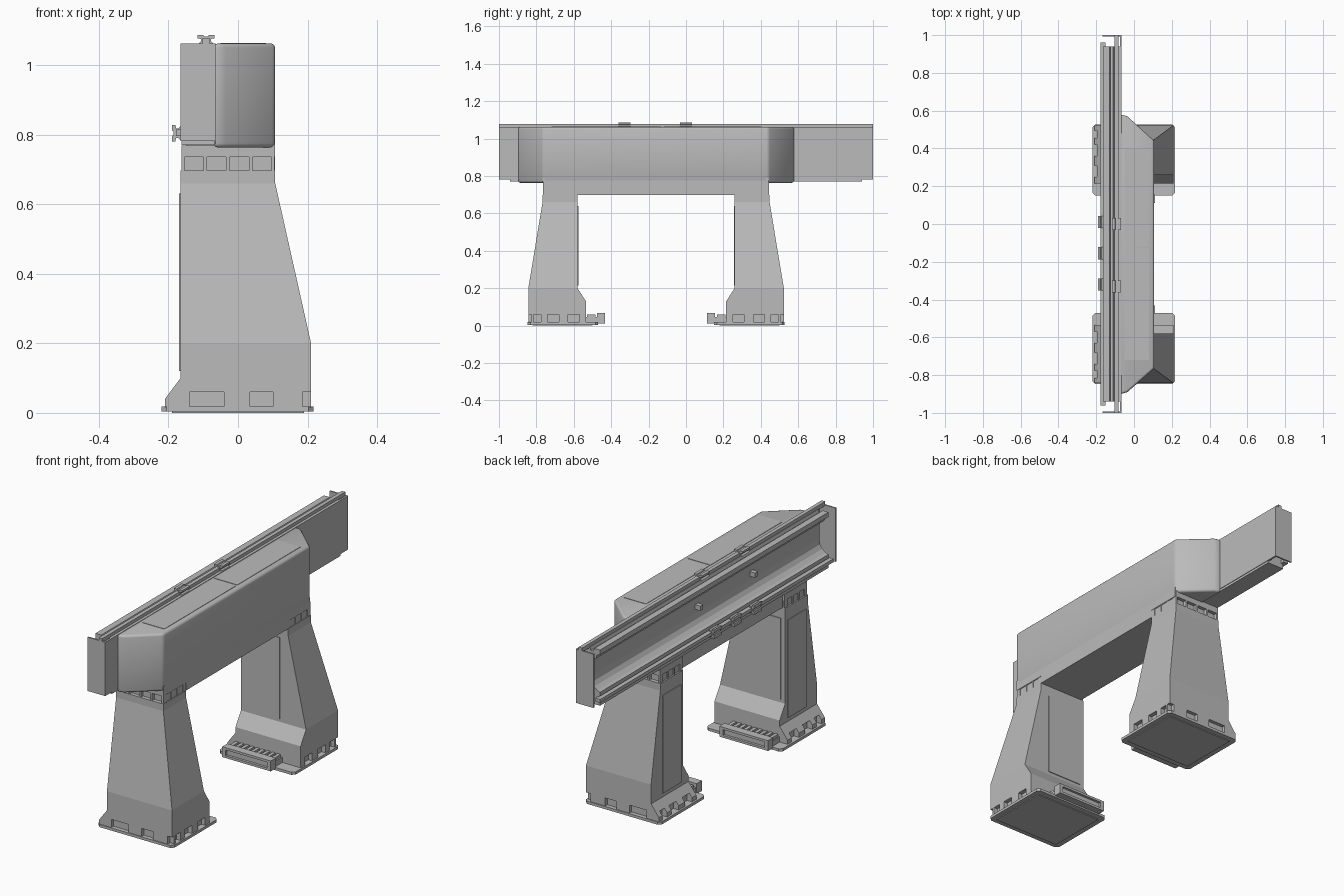
import bpy
import bmesh
from mathutils import Vector

if "Cube" in bpy.data.objects:
    bpy.data.objects.remove(bpy.data.objects["Cube"], do_unlink=True)

MID = -0.16  # the two legs mirror each other about this y


def material(name, value):
    m = bpy.data.materials.new(name)
    m.use_nodes = True
    col = (value, value, value, 1)
    m.diffuse_color = col
    m.node_tree.nodes["Principled BSDF"].inputs["Base Color"].default_value = col
    return m


GREY = material("machine grey", 0.5)


def finish(name, bm, bevel=0, segments=2):
    bmesh.ops.recalc_face_normals(bm, faces=bm.faces)
    mesh = bpy.data.meshes.new(name)
    bm.to_mesh(mesh)
    bm.free()
    mesh.materials.append(GREY)
    ob = bpy.data.objects.new(name, mesh)
    bpy.context.collection.objects.link(ob)
    bpy.ops.object.select_all(action="DESELECT")
    ob.select_set(True)
    bpy.context.view_layer.objects.active = ob
    if bevel:
        mod = ob.modifiers.new("Bevel", "BEVEL")
        mod.width, mod.segments = bevel, segments
        bpy.ops.object.modifier_apply(modifier=mod.name)
        bpy.ops.object.shade_smooth_by_angle()
    return ob


def add_box(bm, x, y, z):
    verts = bmesh.ops.create_cube(bm, size=1)["verts"]
    for v in verts:
        v.co = Vector([(a + b) / 2 + c * abs(b - a) for (a, b), c in zip((x, y, z), v.co)])


def boxes(name, items, bevel=0):
    bm = bmesh.new()
    for item in items:
        add_box(bm, *item)
    return finish(name, bm, bevel)


def prism(name, pts, axis, lo, hi, bevel=0, segments=2):
    """Extrude a 2D outline along an axis (y: points are x,z; z: points are x,y)."""
    bm = bmesh.new()
    place = (lambda a, b, t: (a, t, b)) if axis == "y" else (lambda a, b, t: (a, b, t))
    rings = [[bm.verts.new(place(a, b, t)) for a, b in pts] for t in (lo, hi)]
    for ring in rings:
        bm.faces.new(ring)
    for i in range(len(pts)):
        j = (i + 1) % len(pts)
        bm.faces.new((rings[0][i], rings[0][j], rings[1][j], rings[1][i]))
    return finish(name, bm, bevel, segments)


def cut(ob, items):
    cutter = boxes("pocket_cutter", items)
    cutter.hide_render = True
    bpy.context.view_layer.objects.active = ob
    mod = ob.modifiers.new("Pockets", "BOOLEAN")
    mod.operation, mod.solver, mod.object = "DIFFERENCE", "EXACT", cutter
    bpy.ops.object.modifier_apply(modifier=mod.name)
    bpy.data.objects.remove(cutter, do_unlink=True)


def leg(prefix, flip):
    def fy(y):
        return 2 * MID - y if flip else y

    def fb(x, y, z):
        return x, tuple(sorted(map(fy, y))), z

    # tapered column: z, x range, outer y, inner y
    levels = [(0.015, -0.21, 0.21, -0.843, -0.535), (0.04, -0.21, 0.21, -0.843, -0.535),
              (0.1, -0.165, 0.21, -0.843, -0.535), (0.13, -0.165, 0.21, -0.843, -0.535),
              (0.2, -0.165, 0.21, -0.843, -0.58), (0.66, -0.165, 0.107, -0.767, -0.58),
              (0.697, -0.165, 0.107, -0.767, -0.58)]
    bm = bmesh.new()
    rings = []
    for z, x0, x1, yo, yi in levels:
        corners = ((x0, yo), (x1, yo), (x1, yi), (x0, yi))
        rings.append([bm.verts.new((x, fy(y), z)) for x, y in corners])
    for a, b in zip(rings, rings[1:]):
        for i in range(4):
            j = (i + 1) % 4
            bm.faces.new((a[i], a[j], b[j], b[i]))
    bm.faces.new(rings[0])
    bm.faces.new(rings[-1])
    column = finish(prefix + "_column", bm)

    # bolt pockets around the foot
    z = (0.018, 0.06)
    pockets = [fb(x, (-0.87, -0.825), z) for x in ((-0.14, -0.04), (0.035, 0.1), (0.185, 0.23))]
    for y in ((-0.815, -0.775), (-0.74, -0.68), (-0.63, -0.57)):
        pockets += [fb(x, y, z) for x in ((-0.24, -0.18), (0.188, 0.24))]
    cut(column, pockets)

    # base plate with clipped corners
    c = 0.015
    x0, x1, y0, y1 = -0.22, 0.217, -0.847, -0.47
    plan = [(x0 + c, y0), (x1 - c, y0), (x1, y0 + c), (x1, y1 - c),
            (x1 - c, y1), (x0 + c, y1), (x0, y1 - c), (x0, y0 + c)]
    prism(prefix + "_base_plate", [(x, fy(y)) for x, y in plan], "z", 0.004, 0.018)
    boxes(prefix + "_base_pad", [fb((-0.19, 0.19), (-0.82, -0.5), (0, 0.005))])

    # flanged collar with a row of pockets on each side
    collar = boxes(prefix + "_collar", [fb((-0.162, 0.105), (-0.765, -0.58), (0.69, 0.768))])
    z = (0.697, 0.735)
    pockets = []
    for i in range(4):
        x = -0.154 + 0.065 * i
        pockets += [fb((x, x + 0.055), y, z) for y in ((-0.8, -0.747), (-0.598, -0.56))]
    for i in range(3):
        y = -0.742 + 0.05 * i
        pockets += [fb(x, (y, y + 0.04), z) for x in ((-0.2, -0.157), (0.103, 0.14))]
    cut(collar, pockets)

    # access covers
    boxes(prefix + "_covers", [fb((-0.14, 0.06), (-0.582, -0.576), (0.215, 0.64)),
                               fb((-0.169, -0.16), (-0.75, -0.6), (0.12, 0.63))])

    # connector block with recessed front and a row of studs
    connector = boxes(prefix + "_connector", [fb((-0.17, 0.11), (-0.475, -0.432), (0.012, 0.066))])
    cut(connector, [fb((-0.15, 0.09), (-0.445, -0.42), (0.024, 0.054))])
    studs = [fb((-0.16 + 0.03 * i, -0.142 + 0.03 * i), (-0.53, -0.485), (0.015, 0.06)) for i in range(9)]
    boxes(prefix + "_connector_studs", studs + [fb((-0.165, 0.105), (-0.54, -0.47), (0.015, 0.045))])


leg("front_leg", False)
leg("back_leg", True)

# main housing with slanted ends, and the skirt between the legs
plan = [(-0.07, -0.9), (-0.035, -0.89), (0.107, -0.765), (0.107, 0.44), (-0.035, 0.57), (-0.07, 0.58)]
prism("housing", plan, "z", 0.763, 1.062, 0.012, 3)
boxes("housing_skirt", [((-0.15, 0.107), (-0.58, 0.26), (0.697, 0.79)),
                        ((0.09, 0.107), (-0.765, 0.44), (0.737, 0.79))])

# thin lids on the housing top
boxes("housing_lids", [((-0.05, 0.08), (-0.72, -0.13), (1.055, 1.064)),
                       ((-0.05, 0.08), (-0.12, 0.4), (1.055, 1.064))])

# rail beam: grooved top, hollow side and lower lip
outline = [(-0.068, 0.77), (-0.068, 1.06), (-0.105, 1.06), (-0.11, 1.045), (-0.125, 1.045),
           (-0.13, 1.06), (-0.163, 1.06), (-0.163, 1.035), (-0.145, 1.03), (-0.14, 1.01),
           (-0.115, 1.0), (-0.11, 0.97), (-0.11, 0.91), (-0.115, 0.88), (-0.128, 0.86),
           (-0.148, 0.845), (-0.163, 0.84), (-0.163, 0.82), (-0.155, 0.815), (-0.155, 0.795),
           (-0.163, 0.79), (-0.163, 0.77)]
prism("rail_beam", outline, "y", -0.94, 0.94)
boxes("beam_back_plate", [((-0.075, -0.065), (-1, 1), (0.782, 1.062))])
for name, y in (("front_end_plate", -0.996), ("back_end_plate", 0.996)):
    boxes(name, [((-0.166, -0.065), (y - 0.004, y + 0.004), (0.782, 1.062))])

# guide rails on the top and on the side
boxes("top_guide_rail", [((-0.102, -0.082), (-1, 1), (1.055, 1.077))])
boxes("side_guide_rail", [((-0.178, -0.15), (-0.96, 0.96), (0.796, 0.814))])

# rail carriages: winged blocks with a central groove
profile = [(-0.022, 0), (-0.014, 0.007), (-0.014, 0.014), (-0.024, 0.016), (-0.024, 0.026),
           (-0.008, 0.026), (-0.006, 0.021), (0.006, 0.021), (0.008, 0.026), (0.024, 0.026),
           (0.024, 0.016), (0.014, 0.014), (0.014, 0.007), (0.022, 0)]
for i, y in enumerate((-0.33, 0)):
    prism(f"top_carriage_{i + 1}", [(a - 0.092, b + 1.061) for a, b in profile], "y", y - 0.032, y + 0.032)
for i, y in enumerate((-0.32, -0.155, 0.01)):
    prism(f"side_carriage_{i + 1}", [(-0.164 - b, a + 0.804) for a, b in profile], "y", y - 0.032, y + 0.032)

# small stops on the hollow side
boxes("side_stops", [((-0.14, -0.1), (y - 0.012, y + 0.012), (0.93, 0.955)) for y in (-0.38, 0.07)])
